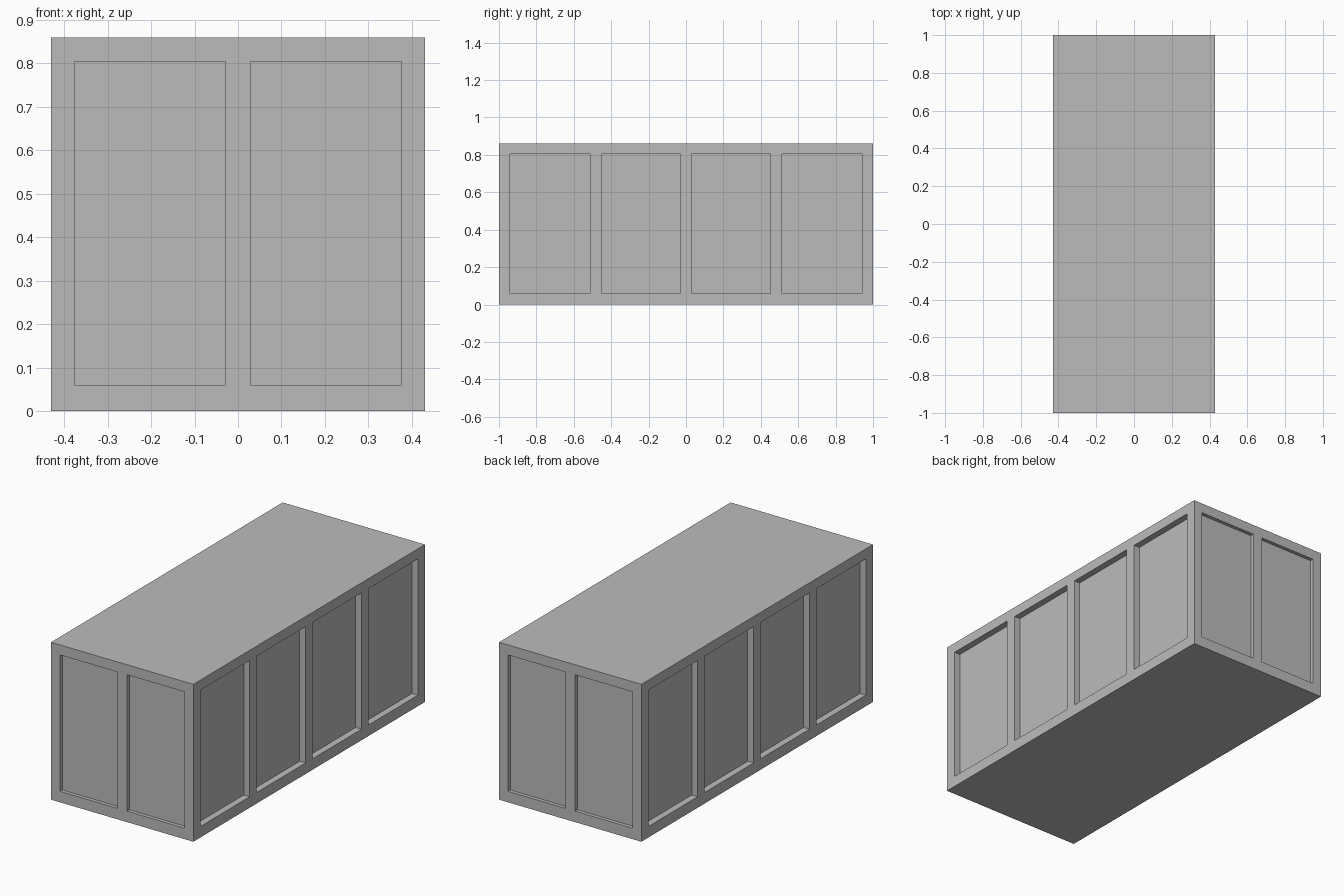
import bpy
import bmesh
from mathutils import Vector

default = bpy.data.objects.get("Cube")
if default:
    bpy.data.objects.remove(default, do_unlink=True)

# Overall size and panel layout
HALF_X, HALF_Y, HEIGHT = 0.43, 1.0, 0.86
X_CUTS = (0.029, 0.376)
Y_CUTS = (0.03, 0.453, 0.513, 0.94)
Z_CUTS = (0.06, 0.805)
END_DEPTH, SIDE_DEPTH = 0.02, 0.036

# Single grey finish
grey = bpy.data.materials.new("plain grey")
grey.use_nodes = True
colour = (0.5, 0.5, 0.5, 1)
grey.diffuse_color = colour
grey.node_tree.nodes["Principled BSDF"].inputs["Base Color"].default_value = colour


def slice_box(bm, axis, position):
    """Cut the whole box along a plane."""
    normal = Vector((0, 0, 0))
    normal[axis] = 1
    bmesh.ops.bisect_plane(bm, geom=bm.verts[:] + bm.edges[:] + bm.faces[:],
                           plane_co=normal * position, plane_no=normal)


def in_panel(position, cuts):
    """True between the first and second cut of any pair."""
    return any(a < abs(position) < b for a, b in zip(cuts[::2], cuts[1::2]))


def sink(bm, faces, depth):
    """Push each panel straight into the box."""
    for face in faces:
        inward = -face.normal.copy() * depth
        new = bmesh.ops.extrude_discrete_faces(bm, faces=[face])["faces"][0]
        bmesh.ops.translate(bm, verts=new.verts[:], vec=inward)


# Box body
bm = bmesh.new()
bmesh.ops.create_cube(bm, size=1)
for v in bm.verts:
    v.co = Vector((v.co.x * 2 * HALF_X, v.co.y * 2 * HALF_Y, (v.co.z + 0.5) * HEIGHT))
for axis, cuts in ((0, X_CUTS), (1, Y_CUTS)):
    for c in cuts:
        slice_box(bm, axis, c)
        slice_box(bm, axis, -c)
for c in Z_CUTS:
    slice_box(bm, 2, c)
bm.normal_update()

# Recessed panels: two on each end, four on each side
walls = [f for f in bm.faces if in_panel(f.calc_center_median().z, Z_CUTS)]
ends = [f for f in walls if abs(f.normal.y) > 0.9
        and in_panel(f.calc_center_median().x, X_CUTS)]
sides = [f for f in walls if abs(f.normal.x) > 0.9
         and in_panel(f.calc_center_median().y, Y_CUTS)]
sink(bm, ends, END_DEPTH)
sink(bm, sides, SIDE_DEPTH)

# Merge the leftover flat cuts on the frame
bmesh.ops.dissolve_limit(bm, angle_limit=0.01, verts=bm.verts[:], edges=bm.edges[:])
bmesh.ops.recalc_face_normals(bm, faces=bm.faces[:])

mesh = bpy.data.meshes.new("panelled_box")
bm.to_mesh(mesh)
bm.free()
mesh.materials.append(grey)
box = bpy.data.objects.new("panelled_box", mesh)
bpy.context.collection.objects.link(box)
